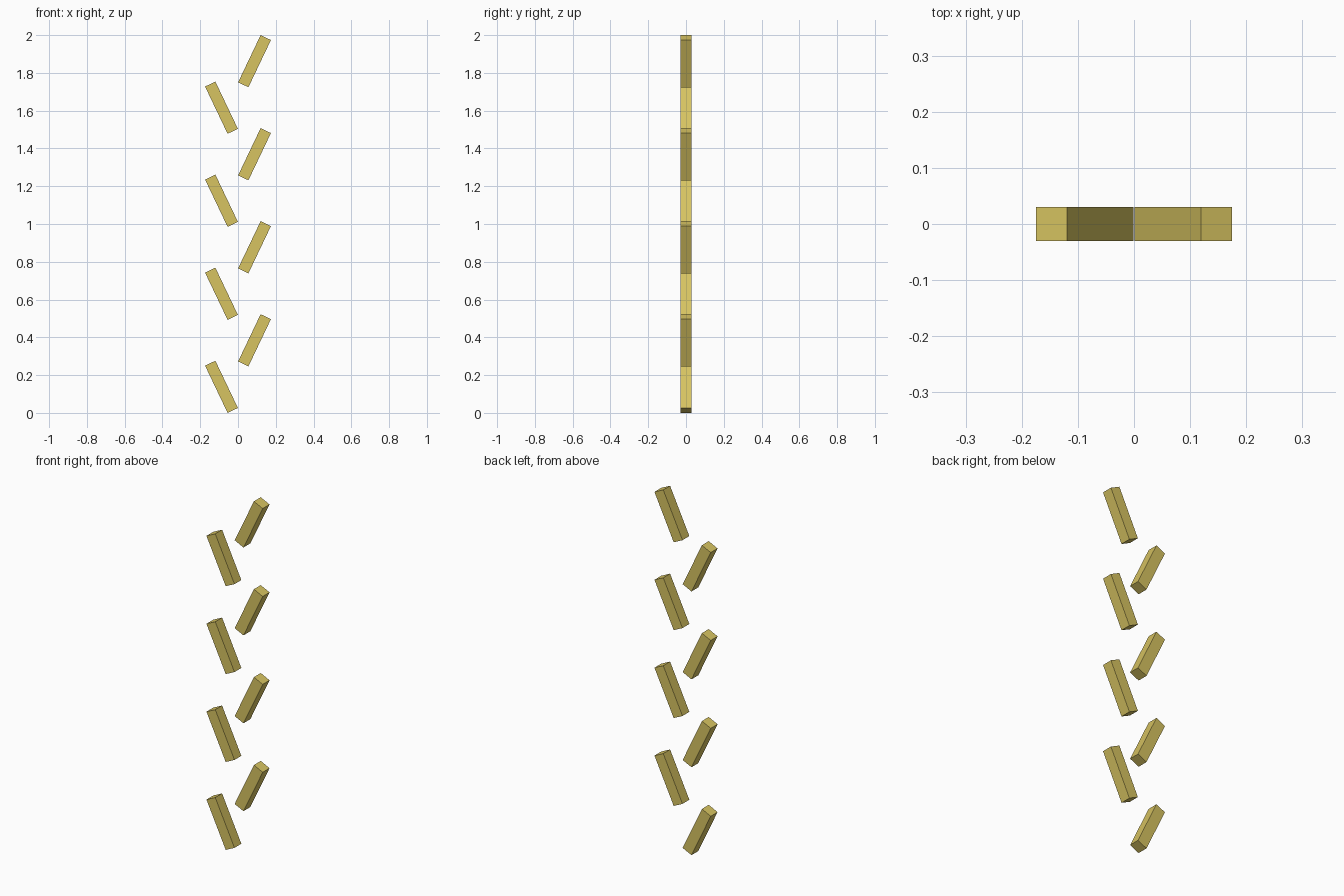
import bpy
from math import radians, sin, cos
from mathutils import Matrix

cube = bpy.data.objects.get("Cube")
if cube:
    bpy.data.objects.remove(cube, do_unlink=True)

COUNT = 8
THICK = 0.0605
LENGTH = 0.277
TILT = radians(25.5)

# Extents of one tilted bar
width = LENGTH * sin(TILT) + THICK * cos(TILT)
height = LENGTH * cos(TILT) + THICK * sin(TILT)
step = (2 - height) / (COUNT - 1)

mustard = bpy.data.materials.new("mustard yellow")
mustard.use_nodes = True
colour = (0.68, 0.55, 0.12, 1)
mustard.diffuse_color = colour
mustard.node_tree.nodes["Principled BSDF"].inputs["Base Color"].default_value = colour


def add_bar(index):
    """Square bar leaning outward, on alternating sides of the centre line."""
    side = 1 if index % 2 else -1
    bpy.ops.mesh.primitive_cube_add(size=1)
    bar = bpy.context.object
    bar.name = f"{'left' if side > 0 else 'right'}_bar_{index // 2 + 1}"
    bar.data.transform(Matrix.Diagonal((THICK, THICK, LENGTH, 1)))
    bar.rotation_euler.y = side * TILT
    bar.location = (side * (width / 2 + 0.0005), 0, height / 2 + index * step)
    bar.data.materials.append(mustard)


# Zigzag stack of bars from the ground up
for i in range(COUNT):
    add_bar(i)
